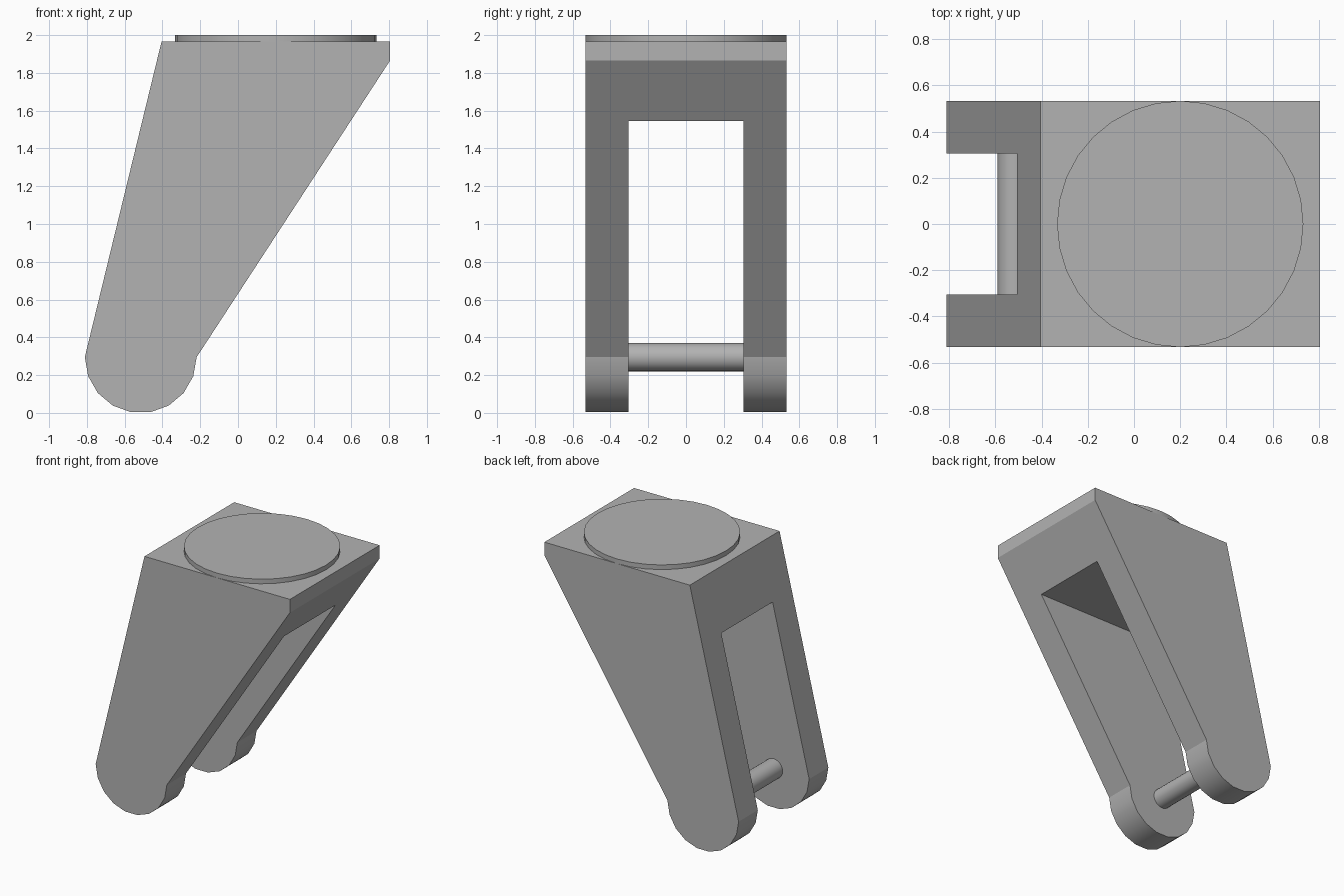
import bpy, bmesh, math
from math import radians, cos, sin
from mathutils import Matrix

if "Cube" in bpy.data.objects:
    bpy.data.objects.remove(bpy.data.objects["Cube"], do_unlink=True)

# Single flat grey
grey = bpy.data.materials.new("plain_grey")
grey.use_nodes = True
colour = (0.45, 0.45, 0.45, 1)
grey.diffuse_color = colour
grey.node_tree.nodes["Principled BSDF"].inputs["Base Color"].default_value = colour

HALF_WIDTH, HALF_GAP = 0.533, 0.305
FOOT_X, FOOT_Z, FOOT_R = -0.515, 0.295, 0.296
DECK_Z, GAP_TOP = 1.965, 1.545


def add_object(name, bm):
    bmesh.ops.recalc_face_normals(bm, faces=bm.faces)
    mesh = bpy.data.meshes.new(name)
    bm.to_mesh(mesh)
    bm.free()
    mesh.materials.append(grey)
    obj = bpy.data.objects.new(name, mesh)
    bpy.context.collection.objects.link(obj)
    return obj


def activate(obj):
    bpy.ops.object.select_all(action='DESELECT')
    obj.select_set(True)
    bpy.context.view_layer.objects.active = obj


def smooth(obj, degrees):
    activate(obj)
    bpy.ops.object.shade_smooth_by_angle(angle=radians(degrees))


def cylinder(name, radius, length, sides, matrix):
    bm = bmesh.new()
    bmesh.ops.create_cone(bm, cap_ends=True, segments=sides, radius1=radius,
                          radius2=radius, depth=length, matrix=matrix)
    obj = add_object(name, bm)
    smooth(obj, 40)
    return obj


# Fork body: side profile with a rounded foot, extruded across the width
steps = 9
profile = [(FOOT_X + FOOT_R * cos(a), max(0, FOOT_Z + FOOT_R * sin(a)))
           for a in (math.pi * (1 + i / steps) for i in range(steps + 1))]
profile += [(0.805, 1.865), (0.805, DECK_Z), (-0.405, DECK_Z)]
bm = bmesh.new()
face = bm.faces.new([bm.verts.new((x, -HALF_WIDTH, z)) for x, z in profile])
side = bmesh.ops.extrude_face_region(bm, geom=[face])["geom"]
bmesh.ops.translate(bm, vec=(0, 2 * HALF_WIDTH, 0),
                    verts=[v for v in side if isinstance(v, bmesh.types.BMVert)])
fork = add_object("fork_body", bm)

# Slot between the two arms
bm = bmesh.new()
bmesh.ops.create_cube(bm, size=1, matrix=Matrix.Translation((0, 0, GAP_TOP - 1))
                      @ Matrix.Diagonal((4, 2 * HALF_GAP, 2, 1)))
cutter = add_object("slot_cutter", bm)
cutter.hide_render = True
slot = fork.modifiers.new("slot", 'BOOLEAN')
slot.operation = 'DIFFERENCE'
slot.solver = 'EXACT'
slot.object = cutter
activate(fork)
bpy.ops.object.modifier_apply(modifier=slot.name)
bpy.data.objects.remove(cutter, do_unlink=True)
smooth(fork, 22)

# Axle joining the feet
cylinder("axle", 0.075, 2 * HALF_GAP + 0.04, 24,
         Matrix.Translation((FOOT_X, 0, FOOT_Z)) @ Matrix.Rotation(radians(90), 4, 'X'))

# Round swivel plate on the deck
cylinder("swivel_plate", HALF_WIDTH, 0.045, 32, Matrix.Translation((0.2, 0, 1.9775)))
